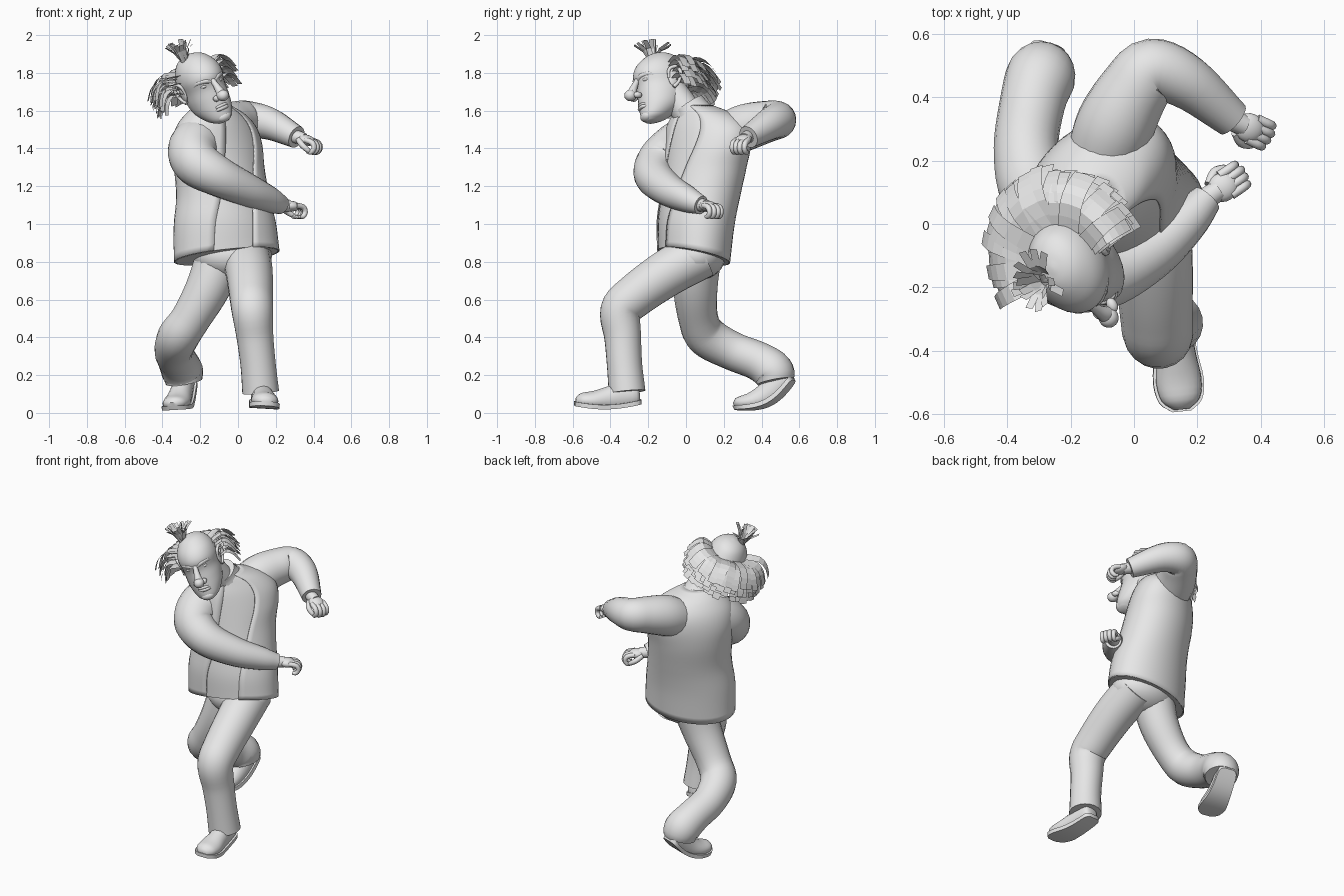
import bpy, bmesh, math, random
from math import sin, cos, pi, radians
from mathutils import Vector, Matrix

cube = bpy.data.objects.get("Cube")
if cube:
    bpy.data.objects.remove(cube)
random.seed(4)

grey = bpy.data.materials.new("plain grey")
grey.use_nodes = True
grey.diffuse_color = (0.8, 0.8, 0.8, 1)
grey.node_tree.nodes["Principled BSDF"].inputs["Base Color"].default_value = (0.8, 0.8, 0.8, 1)
I4 = Matrix.Identity(4)


def finish(name, bm, smooth=True, recalc=True):
    if recalc:
        bmesh.ops.recalc_face_normals(bm, faces=bm.faces)
    for f in bm.faces:
        f.smooth = smooth
    for e in bm.edges:
        if len(e.link_faces) == 2 and e.calc_face_angle(0) > radians(50):
            e.smooth = False
    mesh = bpy.data.meshes.new(name)
    bm.to_mesh(mesh)
    bm.free()
    mesh.materials.append(grey)
    ob = bpy.data.objects.new(name, mesh)
    bpy.context.collection.objects.link(ob)
    return ob


def spline(points, steps=5):
    """Catmull-Rom through points of any dimension."""
    p = [Vector(q) for q in points]
    p = [p[0] * 2 - p[1]] + p + [p[-1] * 2 - p[-2]]
    out = []
    for i in range(1, len(p) - 2):
        a, b, c, d = p[i - 1:i + 3]
        for k in range(steps):
            t = k / steps
            out.append(0.5 * (2 * b + (c - a) * t + (2 * a - 5 * b + 4 * c - d) * t * t
                              + (3 * b - a - 3 * c + d) * t ** 3))
    return out + [p[-2]]


def loft(bm, rings, closed=True, caps=True):
    rows = [[bm.verts.new(v) for v in r] for r in rings]
    n = len(rows[0])
    for r, s in zip(rows, rows[1:]):
        for i in range(n if closed else n - 1):
            j = (i + 1) % n
            bm.faces.new((r[i], r[j], s[j], s[i]))
    if caps:
        bm.faces.new(rows[0][::-1])
        bm.faces.new(rows[-1])


def tube(bm, points, M=I4, sides=20, steps=5):
    """Round limb; each point is x, y, z, radius."""
    pts = spline(points, steps)
    pos = [M @ v.to_3d() for v in pts]
    rings, side, old = [], None, None
    for i, c in enumerate(pos):
        t = (pos[min(i + 1, len(pos) - 1)] - pos[max(i - 1, 0)]).normalized()
        if old is None:
            side = t.orthogonal().normalized()
        else:
            side = old.rotation_difference(t) @ side
        old, up, r = t, t.cross(side), pts[i][3]
        rings.append([c + r * (side * cos(a) + up * sin(a))
                      for a in (2 * pi * k / sides for k in range(sides))])
    loft(bm, rings)


def ball(bm, M, centre, size):
    bmesh.ops.create_uvsphere(bm, u_segments=20, v_segments=12, radius=1,
                              matrix=M @ Matrix.Translation(centre) @ Matrix.Diagonal((*size, 1)))


def frame(origin, forward, up):
    """Local axes: x to its right, y forward, z up."""
    y = Vector(forward).normalized()
    x = y.cross(Vector(up)).normalized()
    M = Matrix((x, y, x.cross(y))).transposed().to_4x4()
    M.translation = origin
    return M


def limb(name, points):
    bm = bmesh.new()
    tube(bm, points)
    return finish(name, bm)


# Twisted torso: z, centre x, centre y, half width, half depth, turn
TORSO = [(.83, -.06, .04, .278, .185, 12), (1.0, -.07, .05, .27, .195, 16),
         (1.15, -.08, .075, .25, .2, 24), (1.3, -.1, .1, .25, .2, 34),
         (1.42, -.11, .115, .265, .19, 42), (1.51, -.115, .115, .25, .168, 47),
         (1.58, -.12, .095, .185, .13, 48), (1.63, -.13, .05, .09, .085, 45)]


def torso_rings(scale, gap, n):
    rings = []
    for z, cx, cy, a, b, turn in spline(TORSO):
        ring = []
        for k in range(n):
            t = gap + (2 * pi - 2 * gap) * k / (n - 1 if gap else n)
            v = Matrix.Rotation(radians(turn), 2) @ Vector((a * sin(t), -b * cos(t))) * scale
            x, y = cx + v.x, cy + v.y
            drop = max(0, (1.1 - z) / .27) * (.13 * (x + .05) - .21 * (y - .04))
            ring.append((x, y, z + drop))
        rings.append(ring)
    return rings


bm = bmesh.new()
loft(bm, torso_rings(.985, 0, 40))
finish("shirt", bm)
bm = bmesh.new()
loft(bm, torso_rings(1.02, radians(22), 40), closed=False, caps=False)
vest = finish("vest", bm)
vest.modifiers.new("cloth thickness", 'SOLIDIFY').thickness = .006

# Sleeves, neck and trousers
limb("left_sleeve", [(-.1, .2, 1.46, .115), (-.06, .31, 1.51, .124), (0, .42, 1.54, .112),
                     (.06, .485, 1.55, .1), (.17, .445, 1.53, .085), (.31, .33, 1.46, .06)])
limb("right_sleeve", [(-.16, .1, 1.46, .12), (-.215, 0, 1.435, .132), (-.24, -.08, 1.38, .132),
                      (-.21, -.145, 1.315, .124), (-.1, -.165, 1.25, .106),
                      (.05, -.09, 1.18, .088), (.165, .01, 1.13, .07), (.23, .08, 1.1, .05)])
limb("neck", [(-.12, .06, 1.5, .09), (-.135, .0, 1.6, .08), (-.17, -.08, 1.7, .085)])
limb("shirt_collar", [(-.12, .06, 1.55, .11), (-.13, .03, 1.6, .095), (-.135, .01, 1.63, .09)])
limb("left_trouser_leg", [(.04, .08, .84, .13), (.06, -.1, .74, .125), (.07, -.27, .62, .116),
                          (.076, -.345, .54, .11), (.09, -.335, .4, .098),
                          (.107, -.325, .25, .094), (.12, -.312, .11, .098)])
limb("right_trouser_leg", [(-.09, .06, .84, .13), (-.16, .05, .66, .118), (-.25, .065, .5, .105),
                           (-.315, .11, .405, .11), (-.34, .24, .33, .102),
                           (-.32, .38, .275, .103), (-.295, .46, .22, .11),
                           (-.285, .475, .165, .098)])
bm = bmesh.new()
ball(bm, I4, (-.03, .05, .83), (.21, .16, .13))
finish("trouser_seat", bm)


# Shoes: stations of distance from heel, half width, height
def shoe(name, M, bend):
    prof = spline([(0, .025, .05), (.02, .05, .1), (.1, .056, .12), (.17, .062, .105),
                   (.25, .072, .078), (.31, .06, .06), (.34, .025, .03)], 3)
    upper, sole = [], []
    for y, w, h in prof:
        dz = -bend * sin(pi * y / .34)
        upper.append([M @ Vector((w * cos(t), y, dz + h * max(0, .35 + .65 * sin(t))))
                      for t in (2 * pi * k / 20 for k in range(20))])
        yy, w = .17 + (y - .17) * 1.04, w * 1.07 + .003
        sole.append([M @ Vector((x, yy, dz + z))
                     for x, z in ((w, -.012), (w, .012), (-w, .012), (-w, -.012))])
    for part, rings in (("upper", upper), ("sole", sole)):
        b = bmesh.new()
        loft(b, rings)
        finish(name + "_" + part, b)


shoe("left_shoe", frame((.115, -.245, .06), (.1, -.97, -.03), (.06, 0, 1)), .02)
shoe("right_shoe", frame((-.27, .56, .18), (-.22, -.86, -.44), (-.06, 0, 1)), .055)


# Hands with curled fingers; thumb is -1 or 1 for its side
def hand(name, M, thumb):
    b = bmesh.new()
    tube(b, [(0, -.04, 0, .036), (0, 0, 0, .035), (0, .04, 0, .033)], M)
    ball(b, M, (0, .055, 0), (.046, .05, .028))
    for k in range(4):
        x = (k - 1.5) * .024
        y = .095 - .007 * abs(k - 1.3)
        tube(b, [(x, y - .02, .004, .015), (x, y + .025, 0, .015), (x, y + .042, -.025, .014),
                 (x, y + .03, -.05, .013), (x, y + .008, -.052, .009)], M, 10, 3)
    tube(b, [(thumb * .03, .025, -.008, .017), (thumb * .052, .06, -.025, .016),
             (thumb * .045, .095, -.042, .014), (thumb * .035, .11, -.05, .008)], M, 10, 3)
    finish(name, b)


hand("left_hand", frame((.315, .325, 1.46), (.12, -.055, -.04), (0, 0, 1)), 1)
hand("right_hand", frame((.235, .085, 1.1), (.13, .09, -.015), (0, 0, 1)), -1)

# Head: height, half width, front, back
H = frame((-.187, -.12, 1.72), (.42, -.88, .07), (-.36, -.1, .93))
bm = bmesh.new()
rings = []
for z, w, f, b in spline([(-.2, .028, .125, .06), (-.175, .066, .142, .0), (-.12, .098, .146, -.08),
                          (-.06, .11, .147, -.12), (0, .113, .148, -.14), (.06, .121, .162, -.15),
                          (.115, .11, .142, -.13), (.16, .082, .098, -.1),
                          (.185, .047, .055, -.057), (.195, .006, .008, -.008)], 4):
    rings.append([H @ Vector((w * cos(t), (f + b) / 2 + (f - b) / 2 * sin(t), z))
                  for t in (2 * pi * k / 32 for k in range(32))])
loft(bm, rings)
finish("head", bm)

# Nose
bm = bmesh.new()
tube(bm, [(0, .145, .04, .013), (0, .168, .0, .017), (0, .185, -.035, .024),
          (0, .19, -.055, .028)], H)
ball(bm, H, (0, .2, -.058), (.032, .033, .03))
for s in (-1, 1):
    ball(bm, H, (s * .027, .17, -.063), (.017, .024, .017))
finish("nose", bm)

# Lips and chin
bm = bmesh.new()
for z, r in ((-.11, .008), (-.124, .01)):
    tube(bm, [(-.045, .122, z - .004, .003), (-.02, .144, z, r), (.02, .144, z, r),
              (.045, .122, z - .004, .003)], H, 10)
ball(bm, H, (0, .118, -.172), (.042, .03, .028))
finish("mouth_and_chin", bm)

# Eyes, brows and ears
for side, s in (("right", 1), ("left", -1)):
    bm = bmesh.new()
    ball(bm, H, (s * .045, .12, .018), (.024, .022, .012))
    finish(side + "_eye", bm)
    bm = bmesh.new()
    tube(bm, [(s * .012, .148, .03, .01), (s * .04, .144, .043, .012),
              (s * .075, .114, .045, .011), (s * .092, .088, .03, .005)], H, 12)
    finish(side + "_brow", bm)
    bm = bmesh.new()
    ball(bm, H, (s * .117, -.005, .015), (.012, .03, .05))
    tube(bm, [(s * .118, .022, .01, .007), (s * .128, .02, .055, .009), (s * .137, -.015, .07, .01),
              (s * .14, -.04, .04, .01), (s * .132, -.028, -.01, .009),
              (s * .12, .0, -.04, .011)], H, 10)
    finish(side + "_ear", bm)


# Hair made of flat strips
def strip(bm, path, across, width):
    rows = []
    for k, p in enumerate(path):
        w = width * (1 - .3 * k / len(path)) / 2
        rows.append([H @ (p - across * w), H @ (p + across * w)])
    loft(bm, rows, closed=False, caps=False)


bm = bmesh.new()
for layer in range(4):
    for k in range(20):
        a = radians(-82 + 9 * k + random.uniform(-3, 3))
        out = Vector((sin(a) * .125, -cos(a) * .14, 0))
        reach = random.uniform(.92, 1.08) - .04 * layer
        reach *= 1 + .2 * max(0, sin(a)) + .28 * max(0, cos(a)) - .08 * max(0, -sin(a))
        z = .1 - .033 * layer + random.uniform(-.01, .01)
        path = spline([out * (1 + g * reach) + Vector((0, 0, z + dz))
                       for g, dz in ((-.15, 0), (.4, .02), (.75, -.01), (.97, -.065))], 2)
        strip(bm, path, Vector((cos(a), sin(a), random.uniform(-.15, .15))), .06)
finish("hair_ring", bm, smooth=False, recalc=False)

bm = bmesh.new()
for k in range(18):
    a = 2 * pi * k / 18
    out = Vector((cos(a), sin(a), 0))
    lean = random.uniform(.2, 1)
    base = Vector((.05, .02, .165)) + out * .012
    path = [base, base + Vector((.006, 0, .065)) + out * .04 * lean,
            base + Vector((.012, 0, .135 - .045 * lean)) + out * .1 * lean]
    strip(bm, path, Vector((-sin(a), cos(a), 0)), .03)
finish("top_tuft", bm, smooth=False, recalc=False)
